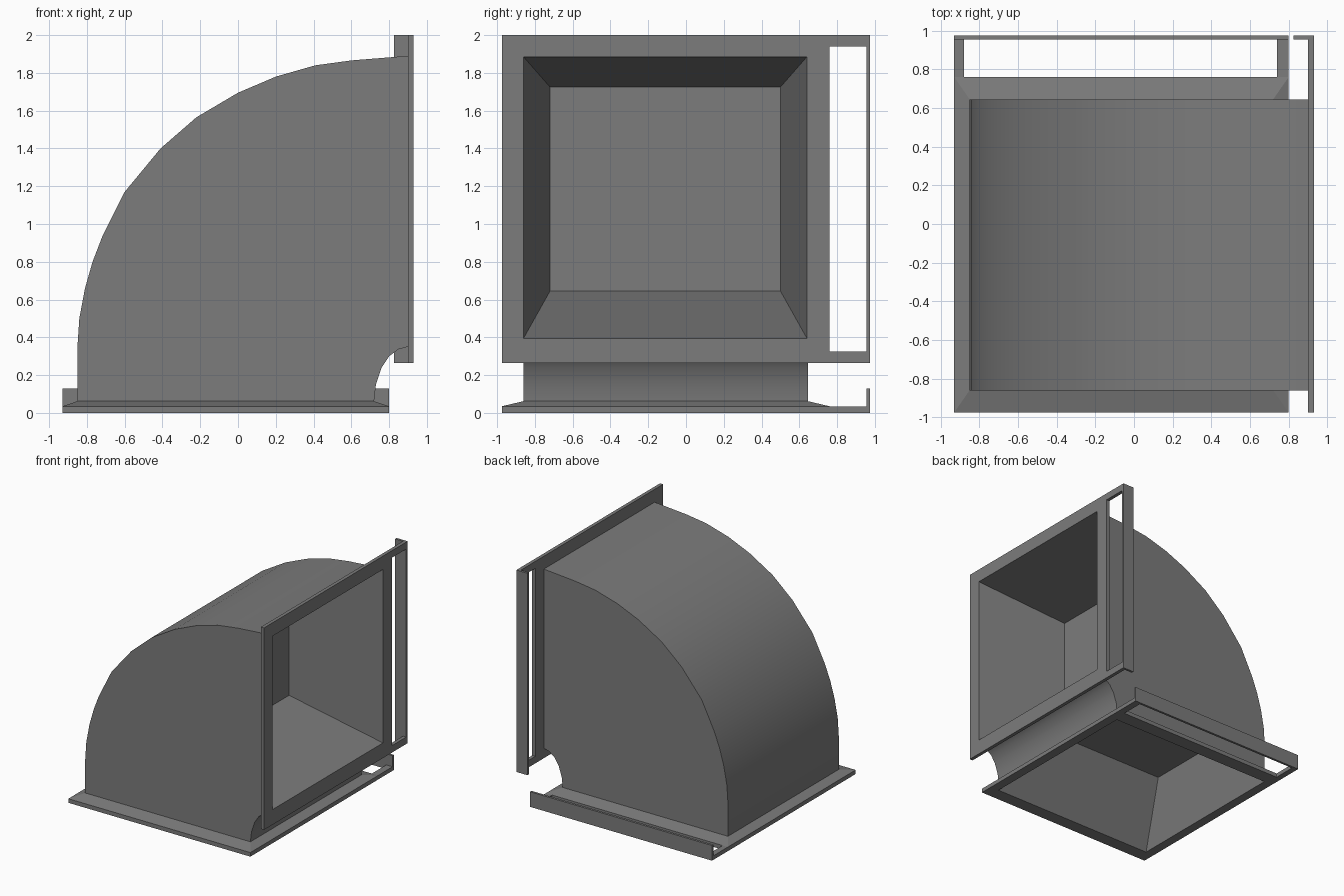
import bpy, bmesh, math
from mathutils import Vector

old = bpy.data.objects.get("Cube")
if old:
    bpy.data.objects.remove(old, do_unlink=True)

grey = bpy.data.materials.new("duct_grey")
grey.use_nodes = True
colour = (0.2, 0.2, 0.2, 1)
grey.diffuse_color = colour
grey.node_tree.nodes["Principled BSDF"].inputs["Base Color"].default_value = colour


def finish(name, bm, flip=False, recalc=True):
    if recalc:
        bmesh.ops.recalc_face_normals(bm, faces=bm.faces[:])
    if flip:
        bmesh.ops.reverse_faces(bm, faces=bm.faces[:])
    mesh = bpy.data.meshes.new(name)
    bm.to_mesh(mesh)
    bm.free()
    mesh.materials.append(grey)
    obj = bpy.data.objects.new(name, mesh)
    bpy.context.collection.objects.link(obj)
    return obj


def on_floor(u, v, w):
    return Vector((u, v, w))


def on_side(u, v, w):
    return Vector((w, v, u))


def plate(name, place, us, vs, low, high):
    """Flange plate on a grid; the odd inner cells are openings."""
    bm = bmesh.new()
    grid = [[bm.verts.new(place(u, v, low)) for v in vs] for u in us]
    for i in range(len(us) - 1):
        for j in range(len(vs) - 1):
            if not (i == 1 and j in (1, 3)):
                bm.faces.new((grid[i][j], grid[i + 1][j],
                              grid[i + 1][j + 1], grid[i][j + 1]))
    new = bmesh.ops.extrude_face_region(bm, geom=bm.faces[:])["geom"]
    moved = [e for e in new if isinstance(e, bmesh.types.BMVert)]
    bmesh.ops.translate(bm, verts=moved,
                        vec=place(0, 0, high) - place(0, 0, low))
    finish(name, bm)


def loft(name, place, a, b, cap=False, flip=False):
    """Four sloping walls between rectangles (u0, u1, v0, v1, w)."""
    bm = bmesh.new()
    rings = [[bm.verts.new(place(r[i], r[j], r[4]))
              for i, j in ((0, 2), (1, 2), (1, 3), (0, 3))] for r in (a, b)]
    for k in range(4):
        n = (k + 1) % 4
        bm.faces.new((rings[0][k], rings[0][n], rings[1][n], rings[1][k]))
    if cap:
        bm.faces.new(rings[1])
    finish(name, bm, flip)


def box(name, lo, hi):
    bm = bmesh.new()
    bmesh.ops.create_cube(bm, size=1)
    lo, hi = Vector(lo), Vector(hi)
    for v in bm.verts:
        v.co = (lo + hi) / 2 + v.co * (hi - lo)
    finish(name, bm)


# Elbow shell: curved back and throat with flat cheeks, open at both mouths
FRONT, BACK = -0.86, 0.645
outer = [(-.85, .04), (-.85, .35), (-.84, .5), (-.81, .66), (-.77, .8),
         (-.72, .93), (-.6, 1.17), (-.41, 1.4), (-.22, 1.565), (0, 1.695),
         (.2, 1.78), (.41, 1.84), (.6, 1.866), (.9, 1.89)]
throat = [(.9, .35), (.85, .337), (.8, .3), (.76, .24), (.73, .15),
          (.72, .06), (.72, .04)]
profile = outer + throat
bm = bmesh.new()
near, far = [[bm.verts.new((x, y, z)) for x, z in profile]
             for y in (FRONT, BACK)]
bm.faces.new(near[::-1])
bm.faces.new(far)
for k in range(len(profile) - 1):
    if k != len(outer) - 1:
        bm.faces.new((near[k], near[k + 1], far[k + 1], far[k]))
shell = finish("elbow_shell", bm)
bpy.context.view_layer.objects.active = shell
shell.select_set(True)
bpy.ops.object.shade_smooth_by_angle(angle=math.radians(35))

# Flange plates with the duct opening and the long slot
rows = (-.975, FRONT, .64, .76, .955, .975)
plate("side_flange", on_side, (.265, .395, 1.885, 2), (-.975, FRONT, .64), .9, .93)
plate("side_flange_slot", on_side, (.265, .325, 1.94, 2), (.64, .76, .955, .975), .9, .93)
plate("bottom_flange", on_floor, (-.93, -.85, .72, .8), (-.975, FRONT, .64), 0, .035)
plate("bottom_flange_slot", on_floor, (-.93, -.88, .74, .8), (.64, .76, .955, .975), 0, .035)

# Upturned lips along the slotted edges
box("side_lip", (.825, .955, .265), (.93, .975, 2))
box("bottom_lip", (-.93, .955, 0), (.8, .975, .13))

# Sloping collar around the foot of the shell
loft("bottom_collar", on_floor, (-.93, .8, -.975, .76, .035),
     (-.85, .72, FRONT, BACK, .062))

# Tapered pockets inside each mouth
loft("side_pocket", on_side, (.395, 1.885, FRONT, .64, .93),
     (.645, 1.725, -.72, .5, .135), cap=True, flip=True)
loft("bottom_pocket", on_floor, (-.85, .72, FRONT, .64, 0),
     (-.745, .44, -.58, .36, .54), cap=True, flip=True)
